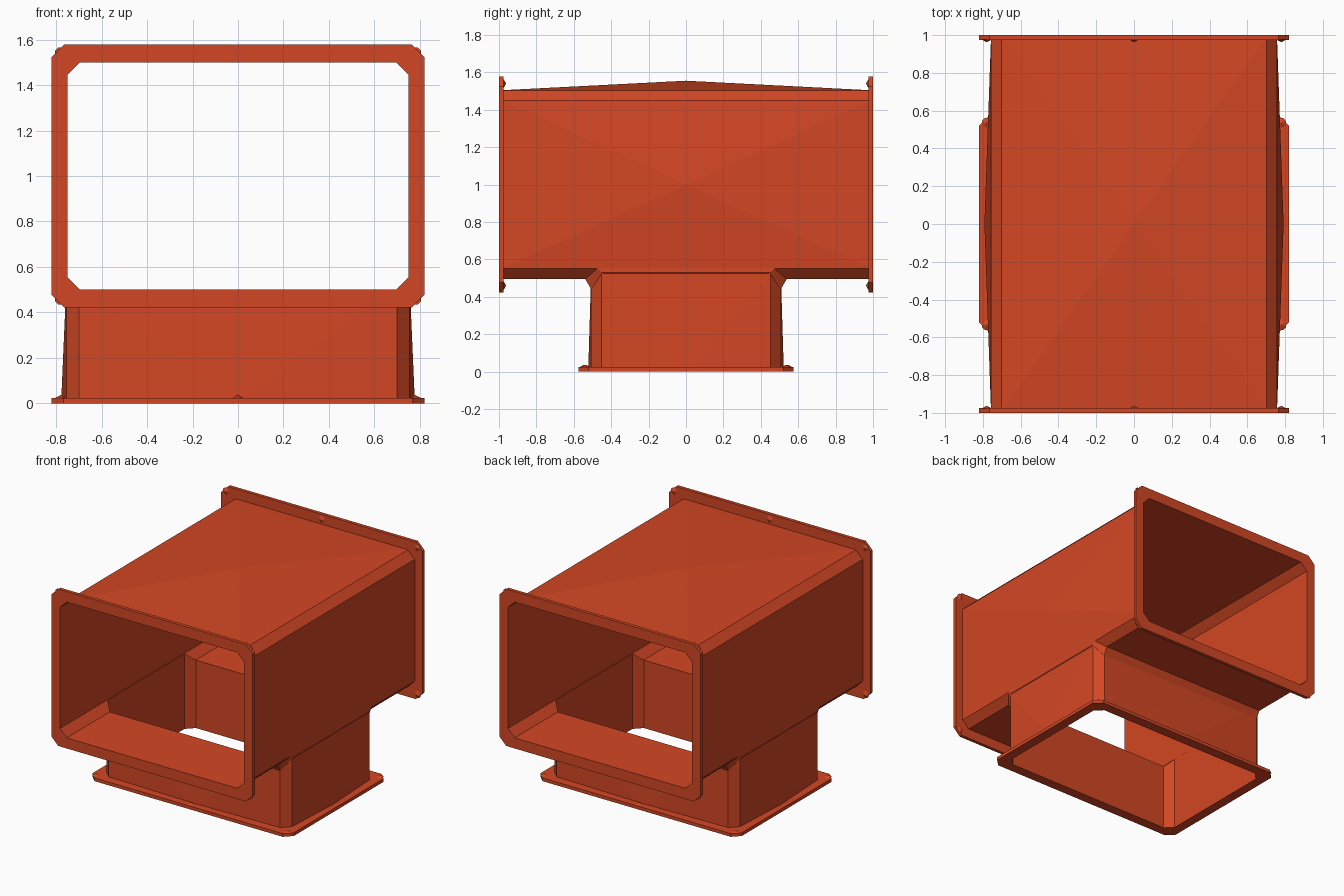
import bpy, bmesh
from mathutils import Vector

cube = bpy.data.objects.get("Cube")
if cube:
    bpy.data.objects.remove(cube, do_unlink=True)

# Single painted metal colour
COLOUR = (0.65, 0.062, 0.017, 1.0)
paint = bpy.data.materials.new("orange_red_paint")
paint.use_nodes = True
paint.diffuse_color = COLOUR
paint.node_tree.nodes["Principled BSDF"].inputs["Base Color"].default_value = COLOUR


def main_space(a, b, t):
    """Section in x/z, running along y."""
    return Vector((a, t, b + 1.0))


def branch_space(a, b, t):
    """Section in x/y, running along z."""
    return Vector((a, b, t))


def octagon(hx, hy, c):
    """Rectangle with clipped corners."""
    quarter = [(hx, hy - c), (hx - c, hy)]
    flip = quarter[::-1]
    return (quarter + [(-x, y) for x, y in flip]
            + [(-x, -y) for x, y in quarter] + [(x, -y) for x, y in flip])


def finish(bm, name):
    bmesh.ops.recalc_face_normals(bm, faces=bm.faces[:])
    mesh = bpy.data.meshes.new(name)
    bm.to_mesh(mesh)
    bm.free()
    mesh.materials.append(paint)
    ob = bpy.data.objects.new(name, mesh)
    bpy.context.scene.collection.objects.link(ob)
    return ob


def prism(section, lo, hi, space):
    bm = bmesh.new()
    a, b = ([bm.verts.new(space(x, y, t)) for x, y in section] for t in (lo, hi))
    n = len(section)
    for i in range(n):
        j = (i + 1) % n
        bm.faces.new((a[i], a[j], b[j], b[i]))
    bm.faces.new(a[::-1])
    bm.faces.new(b)
    bmesh.ops.recalc_face_normals(bm, faces=bm.faces[:])
    return bm


def bulge(bm, direction, height):
    """Raise the middle of the panel facing a direction into a shallow pyramid."""
    bm.normal_update()
    panel = max(bm.faces, key=lambda f: f.normal.dot(Vector(direction)))
    made = bmesh.ops.poke(bm, faces=[panel])
    made["verts"][0].co += Vector(direction) * height


def combine(target, other, operation):
    mod = target.modifiers.new("join", "BOOLEAN")
    mod.operation, mod.solver, mod.object = operation, "EXACT", other
    bpy.context.view_layer.objects.active = target
    bpy.ops.object.modifier_apply(modifier=mod.name)
    bpy.data.objects.remove(other, do_unlink=True)


def flange(name, outer, inner, lo, hi, space):
    """Flat ring with a clipped rectangular opening."""
    bm = bmesh.new()
    loops = [[bm.verts.new(space(x, y, t)) for x, y in section]
             for section, t in ((outer, lo), (outer, hi), (inner, hi), (inner, lo))]
    n = len(outer)
    for k in range(4):
        p, q = loops[k], loops[(k + 1) % 4]
        for i in range(n):
            j = (i + 1) % n
            bm.faces.new((p[i], p[j], q[j], q[i]))
    return finish(bm, name)


def bolts(name, spots, base, direction, space):
    """Small pointed studs on the inner side of a flange."""
    bm = bmesh.new()
    for x, y in spots:
        ring = [bm.verts.new(space(x + dx, y + dy, base))
                for dx, dy in octagon(0.025, 0.025, 0.015)]
        tip = bm.verts.new(space(x, y, base + 0.014 * direction))
        bm.faces.new(ring)
        for i in range(len(ring)):
            bm.faces.new((ring[i - 1], ring[i], tip))
    return finish(bm, name)


# Main duct with bulged top and sides
bm = prism(octagon(0.757, 0.504, 0.055), -0.99, 0.99, main_space)
bulge(bm, (0, 0, 1), 0.051)
for s in (-1, 1):
    bulge(bm, (s, 0, 0), 0.035)
duct = finish(bm, "tee_duct")

# Downward branch: bulged about its open end, trimmed there
bm = prism(octagon(0.755, 0.507, 0.056), -0.53, 0.53, branch_space)
for s in (-1, 1):
    bulge(bm, (s, 0, 0), 0.023)
    bulge(bm, (0, s, 0), 0.016)
cut = bmesh.ops.bisect_plane(bm, geom=bm.verts[:] + bm.edges[:] + bm.faces[:],
                             plane_co=(0, 0, 0.005), plane_no=(0, 0, 1),
                             clear_inner=True)
rim = [e for e in bm.edges if e.is_boundary]
bmesh.ops.edgeloop_fill(bm, edges=rim)
branch = finish(bm, "branch_body")

# Sloped collar where the branch meets the main duct
bm = bmesh.new()
for x, y, z in ((0.70, 0.54, 0.497), (0.757, 0.475, 0.553),
                (0.70, 0.507, 0.44), (0.759, 0.45, 0.53)):
    for sx in (-1, 1):
        for sy in (-1, 1):
            bm.verts.new((x * sx, y * sy, z))
bmesh.ops.convex_hull(bm, input=bm.verts[:])
loose = [v for v in bm.verts if not v.link_faces]
bmesh.ops.delete(bm, geom=loose, context="VERTS")
collar = finish(bm, "collar")

combine(duct, branch, "UNION")
combine(duct, collar, "UNION")

# Hollow both passages
bore = finish(prism(octagon(0.75, 0.50, 0.055), -1.2, 1.2, main_space), "main_bore")
combine(duct, bore, "DIFFERENCE")
bore = finish(prism(octagon(0.748, 0.50, 0.055), -0.2, 0.9, branch_space), "branch_bore")
combine(duct, bore, "DIFFERENCE")

# End flanges and studs
corners = [(sx, sy) for sx in (-1, 1) for sy in (-1, 1)]
main_spots = [(0.78 * x, 0.54 * y) for x, y in corners] + [(0, 0.54), (0, -0.54)]
for name, s in (("front", -1), ("back", 1)):
    flange(name + "_flange", octagon(0.82, 0.578, 0.055), octagon(0.75, 0.50, 0.055),
           s * 0.975, s, main_space)
    bolts(name + "_bolts", main_spots, s * 0.976, -s, main_space)

branch_spots = [(0.78 * x, 0.535 * y) for x, y in corners] + [(0, 0.545), (0, -0.545)]
flange("branch_flange", octagon(0.82, 0.575, 0.053), octagon(0.748, 0.50, 0.055),
       0.0, 0.024, branch_space)
bolts("branch_bolts", branch_spots, 0.023, 1, branch_space)
